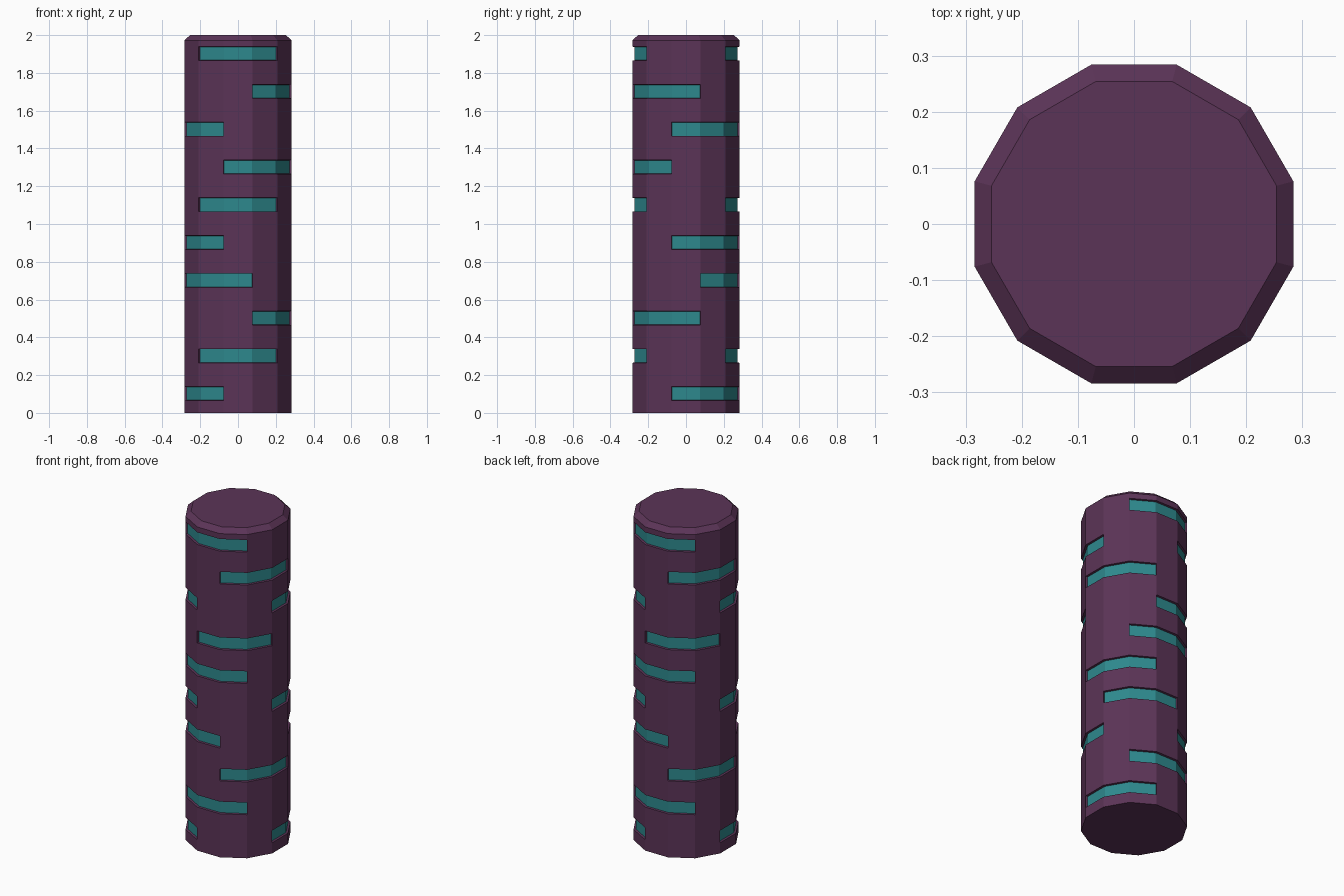
import bpy, bmesh, math

if "Cube" in bpy.data.objects:
    bpy.data.objects.remove(bpy.data.objects["Cube"])

SIDES, R, TOP_R = 12, 0.294, 0.263
# Centre angle of the slot on each level, bottom to top (repeated on the opposite side)
SLOT_ANGLES = [30, -90, -30, 60, 30, -90, -60, 30, -30, -90]


def material(name, color):
    m = bpy.data.materials.new(name)
    m.diffuse_color = (*color, 1)
    m.use_nodes = True
    m.node_tree.nodes["Principled BSDF"].inputs["Base Color"].default_value = m.diffuse_color
    return m


def ring(bm, z, r):
    angles = [math.radians(15 + 360 / SIDES * i) for i in range(SIDES)]
    return [bm.verts.new((r * math.cos(a), r * math.sin(a), z)) for a in angles]


# Column body: stacked twelve-sided rings with a chamfered top
levels = [(0, R)]
for i in range(len(SLOT_ANGLES)):
    levels += [(0.2 * i + 0.065, R), (0.2 * i + 0.139, R)]
levels += [(1.972, R), (2.0, TOP_R)]

bm = bmesh.new()
rings = [ring(bm, z, r) for z, r in levels]
bands = []
for lo, hi in zip(rings, rings[1:]):
    bands.append([bm.faces.new((lo[i], lo[(i + 1) % SIDES], hi[(i + 1) % SIDES], hi[i]))
                  for i in range(SIDES)])
bm.faces.new(rings[0][::-1])
bm.faces.new(rings[-1])
bm.normal_update()

# Recessed slots: three sides wide, on two opposite sides of each level
for level, angle in enumerate(SLOT_ANGLES):
    band = bands[2 * level + 1]
    for side in (0, 180):
        middle = round((angle + side) / 30) - 1
        faces = [band[(middle + k) % SIDES] for k in (-1, 0, 1)]
        bmesh.ops.inset_region(bm, faces=faces, thickness=0.002, depth=-0.012,
                               use_even_offset=True, use_boundary=True)
        for f in faces:
            f.material_index = 1

mesh = bpy.data.meshes.new("column")
bm.to_mesh(mesh)
bm.free()
mesh.materials.append(material("plum", (0.105, 0.034, 0.095)))
mesh.materials.append(material("teal", (0.027, 0.25, 0.27)))
column = bpy.data.objects.new("column", mesh)
bpy.context.collection.objects.link(column)
